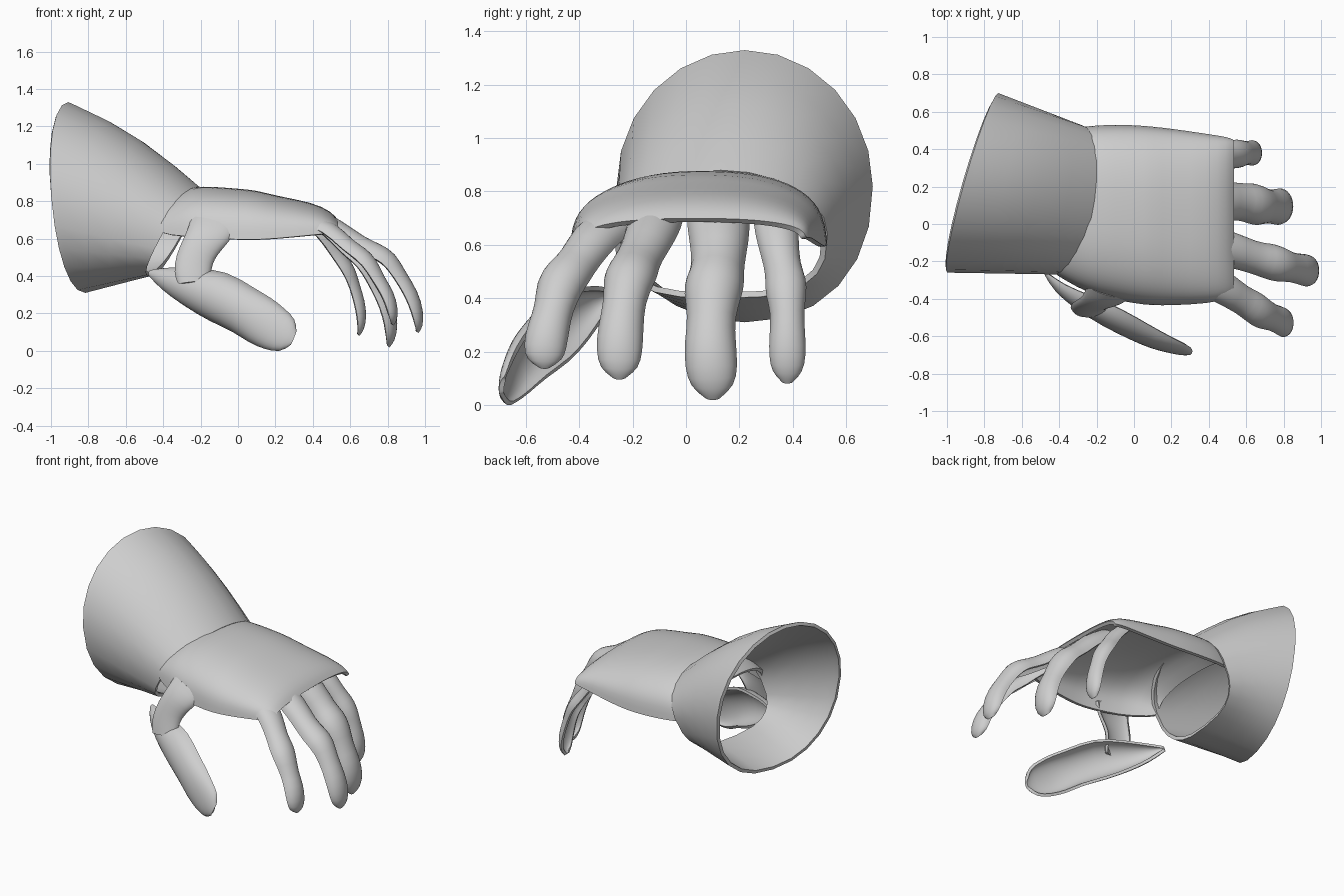
import bpy, math
from mathutils import Vector

grey = bpy.data.materials.new("plain_grey")
grey.diffuse_color = (0.62, 0.62, 0.62, 1)


def power(v, e):
    """Signed power, for squarer or rounder arcs."""
    return math.copysign(abs(v) ** e, v)


def skin(name, rings, closed=False, thickness=0.02, subdiv=1):
    """Join rings of points into a thin smooth shell with an outward surface."""
    n = len(rings[0])
    verts = [tuple(p) for r in rings for p in r]
    faces = []
    for i in range(len(rings) - 1):
        for j in range(n if closed else n - 1):
            k = (j + 1) % n
            faces.append((i * n + j, i * n + k, (i + 1) * n + k, (i + 1) * n + j))
    mesh = bpy.data.meshes.new(name)
    mesh.from_pydata(verts, [], faces)
    mesh.materials.append(grey)
    obj = bpy.data.objects.new(name, mesh)
    bpy.context.collection.objects.link(obj)
    if subdiv:
        obj.modifiers.new("smooth", 'SUBSURF').levels = subdiv
        obj.modifiers["smooth"].render_levels = subdiv
    solid = obj.modifiers.new("thickness", 'SOLIDIFY')
    solid.thickness = thickness
    solid.offset = -1
    bpy.ops.object.select_all(action='DESELECT')
    bpy.context.view_layer.objects.active = obj
    obj.select_set(True)
    for m in [m.name for m in obj.modifiers]:
        bpy.ops.object.modifier_apply(modifier=m)
    bpy.ops.object.shade_smooth_by_angle(angle=math.radians(50))
    return obj


def half_shell(name, ridge, sizes, side, steps=8, thickness=0.018):
    """Sweep a half ellipse under a ridge line; sizes are (half width, depth)."""
    pts = [Vector(p) for p in ridge]
    rings = []
    for i, (p, (w, d)) in enumerate(zip(pts, sizes)):
        t = (pts[min(i + 1, len(pts) - 1)] - pts[max(i - 1, 0)]).normalized()
        s = Vector(side)
        s = (s - t * s.dot(t)).normalized()
        n = t.cross(s)
        base = p - n * d
        rings.append([base + s * w * math.cos(a) + n * d * math.sin(a)
                      for a in (math.pi * j / steps for j in range(steps + 1))])
    return skin(name, rings, thickness=thickness)


# flared cuff: wide tilted mouth narrowing to a wrist with a flattened underside
rings = []
for f in (0, 0.06, 0.3, 0.55, 0.8, 1):
    ring = []
    for j in range(24):
        c, s = math.cos(math.tau * j / 24), math.sin(math.tau * j / 24)
        e = 0.9 if s < 0 else 1
        y0, z0 = 0.22 + 0.48 * power(c, e), 0.85 + 0.51 * power(s, e)
        wide = Vector((-0.862 + 0.284 * (y0 - 0.22) - 0.09 * (z0 - 0.85), y0, z0))
        e = 0.7 if s < 0 else 1
        y1, z1 = 0.13 + 0.40 * power(c, e), 0.67 + 0.24 * power(s, e)
        narrow = Vector((-0.34 + 0.14 * (y1 - 0.13) + 0.54 * (z1 - 0.67), y1, z1))
        p = wide.lerp(narrow, f)
        p.z += 0.045 * math.sin(math.pi * f) * max(s, 0)
        ring.append(p)
    rings.append(ring)
skin("cuff", rings, closed=True, thickness=0.022, subdiv=0)

# back of the hand: arched sections (x, y min, y max, z edge, z top), open below
sections = [(-0.42, -0.27, 0.49, 0.655, 0.82), (-0.30, -0.34, 0.515, 0.645, 0.895),
            (-0.20, -0.385, 0.53, 0.635, 0.915), (0.0, -0.425, 0.53, 0.625, 0.898),
            (0.10, -0.435, 0.52, 0.625, 0.89), (0.20, -0.435, 0.51, 0.63, 0.86),
            (0.40, -0.425, 0.48, 0.65, 0.825), (0.50, -0.40, 0.465, 0.66, 0.775),
            (0.535, -0.38, 0.45, 0.655, 0.73)]
rings = []
for x, ya, yb, za, zb in sections:
    ring = []
    for j in range(17):
        c, s = math.cos(math.pi * j / 16), max(math.sin(math.pi * j / 16), 0)
        y = (ya + yb) / 2 + (yb - ya) / 2 * power(c, 0.85)
        ring.append((x, y, za + (zb - za) * s ** 0.75))
    rings.append(ring)
skin("hand_back", rings, thickness=0.022)

# fingers: half shells with knuckle bulges, curling down to blunt tips
widths = (0.108, 0.102, 0.086, 0.1, 0.1, 0.078, 0.088, 0.09, 0.075, 0.03)
depths = (0.08, 0.085, 0.08, 0.09, 0.09, 0.07, 0.075, 0.065, 0.045, 0.02)
fingers = {
    "index_finger": (0.9, [
        (0.40, -0.28, 0.765), (0.53, -0.345, 0.715), (0.62, -0.405, 0.615),
        (0.68, -0.44, 0.585), (0.745, -0.475, 0.52), (0.785, -0.495, 0.42),
        (0.835, -0.515, 0.35), (0.86, -0.53, 0.25), (0.85, -0.53, 0.185), (0.83, -0.53, 0.165)]),
    "middle_finger": (0.97, [
        (0.40, -0.11, 0.805), (0.55, -0.13, 0.735), (0.68, -0.18, 0.635),
        (0.76, -0.20, 0.605), (0.845, -0.215, 0.555), (0.895, -0.23, 0.455),
        (0.965, -0.245, 0.35), (0.995, -0.25, 0.24), (0.99, -0.25, 0.155), (0.965, -0.25, 0.125)]),
    "ring_finger": (1.1, [
        (0.40, 0.12, 0.80), (0.53, 0.125, 0.72), (0.62, 0.12, 0.61),
        (0.69, 0.11, 0.575), (0.755, 0.10, 0.49), (0.785, 0.095, 0.39),
        (0.84, 0.09, 0.29), (0.86, 0.095, 0.17), (0.84, 0.10, 0.08), (0.81, 0.10, 0.048)]),
    "little_finger": (0.77, [
        (0.38, 0.335, 0.765), (0.48, 0.345, 0.685), (0.54, 0.36, 0.59),
        (0.585, 0.375, 0.54), (0.63, 0.375, 0.47), (0.65, 0.38, 0.39),
        (0.68, 0.38, 0.30), (0.69, 0.38, 0.21), (0.675, 0.38, 0.14), (0.65, 0.38, 0.11)]),
}
for name, (k, ridge) in fingers.items():
    half_shell(name, ridge, [(w * k, d * k) for w, d in zip(widths, depths)], (0, 1, 0))

# thumb: upright shell facing outward, running from the wrist to the tip
half_shell("thumb",
           [(-0.48, -0.27, 0.445), (-0.43, -0.36, 0.42), (-0.32, -0.455, 0.38),
            (-0.16, -0.555, 0.335), (0.0, -0.63, 0.255), (0.10, -0.67, 0.20),
            (0.19, -0.69, 0.15), (0.265, -0.705, 0.115), (0.30, -0.70, 0.10)],
           [(0.02, 0.02), (0.065, 0.06), (0.105, 0.1), (0.145, 0.12), (0.128, 0.1),
            (0.135, 0.08), (0.12, 0.055), (0.1, 0.04), (0.04, 0.015)],
           (0, 0.1, 1))

# band joining the thumb to the edge of the hand
half_shell("thumb_web",
           [(-0.13, -0.385, 0.73), (-0.16, -0.435, 0.67), (-0.20, -0.455, 0.60),
            (-0.235, -0.47, 0.53), (-0.245, -0.49, 0.45), (-0.24, -0.50, 0.40)],
           [(0.13, 0.04), (0.115, 0.045), (0.10, 0.045), (0.10, 0.045), (0.10, 0.04),
            (0.08, 0.03)],
           (1, 0, 0))

# settle everything so the lowest point rests on the ground
objs = [o for o in bpy.context.scene.objects if o.type == 'MESH']
low = min(v.co.z for o in objs for v in o.data.vertices)
for o in objs:
    for v in o.data.vertices:
        v.co.z -= low
